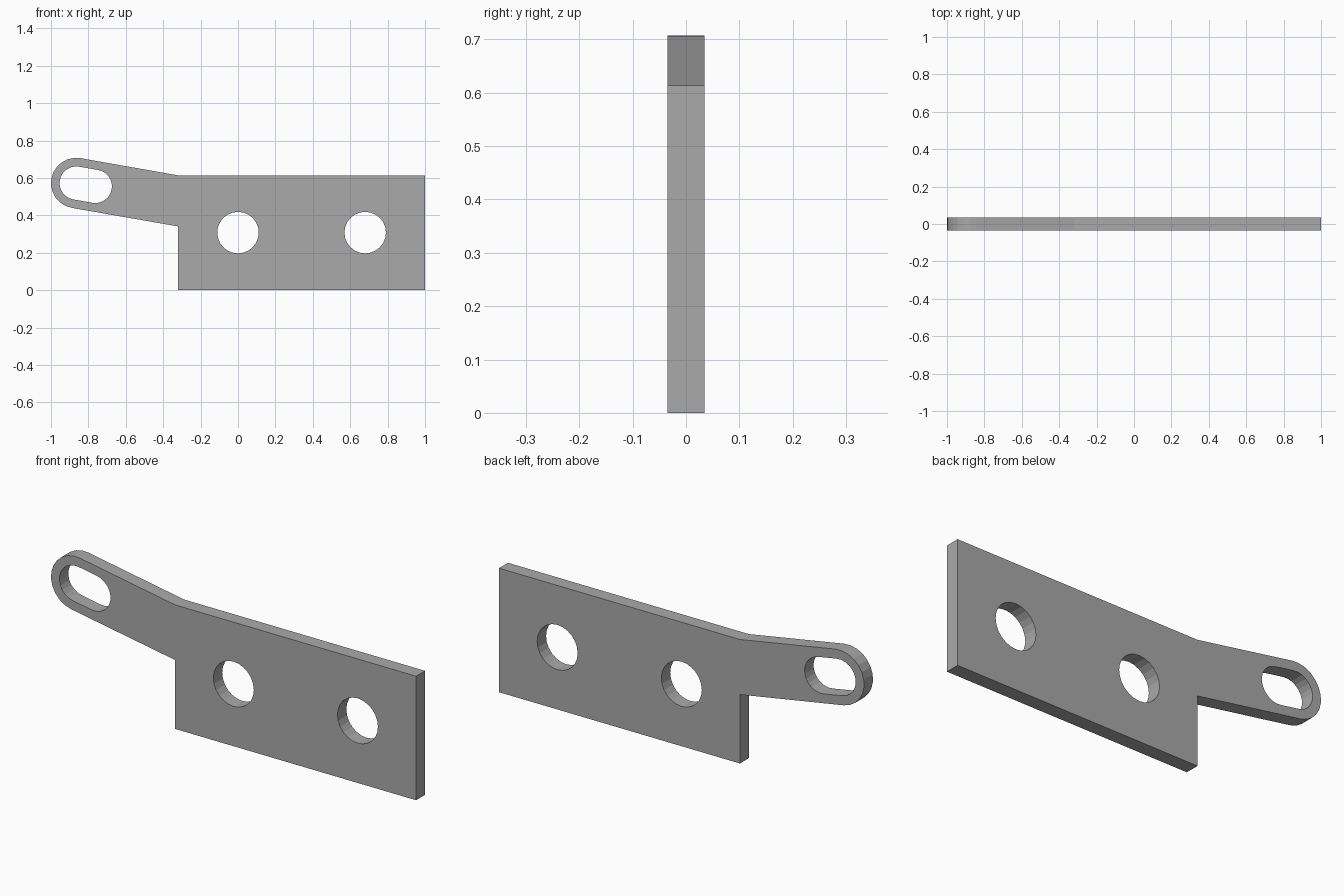
import bpy
import math

cube = bpy.data.objects.get("Cube")
if cube:
    bpy.data.objects.remove(cube, do_unlink=True)

THICKNESS = 0.07
TILT = math.radians(-10)


def arc(cx, cz, r, start, end, steps):
    """Points on an arc, angles in radians, both ends included."""
    angles = [start + (end - start) * i / steps for i in range(steps + 1)]
    return [(cx + r * math.cos(a), cz + r * math.sin(a)) for a in angles]


def circle(cx, cz, r, steps=24):
    return arc(cx, cz, r, 0, math.tau, steps)[:-1]


# Outline: rectangular plate joined to a tilted arm with a rounded end
end_x, end_z = -0.865, 0.573
up = math.pi / 2 + TILT
outline = [(-0.32, 0.341), (-0.32, 0), (1, 0), (1, 0.614), (-0.32, 0.614)]
outline += arc(end_x, end_z, 0.135, up, up + math.pi, 12)

# Slot along the arm
slot_x = end_x + 0.102
slot_z = end_z + 0.102 * math.tan(TILT)
slot = arc(end_x, end_z, 0.089, up, up + math.pi, 12)
slot += arc(slot_x, slot_z, 0.089, up - math.pi, up, 12)

# Two bolt holes through the plate
holes = [circle(x, 0.308, 0.111) for x in (0, 0.68)]

# Filled flat profile, extruded to the plate thickness
curve = bpy.data.curves.new("bracket_profile", "CURVE")
curve.dimensions = "2D"
curve.fill_mode = "BOTH"
curve.extrude = THICKNESS / 2
for loop in [outline, slot] + holes:
    spline = curve.splines.new("POLY")
    spline.points.add(len(loop) - 1)
    for point, (x, z) in zip(spline.points, loop):
        point.co = (x, z, 0, 1)
    spline.use_cyclic_u = True
    spline.use_smooth = False

bracket = bpy.data.objects.new("bracket_plate", curve)
bpy.context.collection.objects.link(bracket)
bracket.rotation_euler.x = math.pi / 2

# Grey metal
metal = bpy.data.materials.new("grey_metal")
metal.use_nodes = True
colour = (0.4, 0.4, 0.4, 1)
metal.diffuse_color = colour
metal.node_tree.nodes["Principled BSDF"].inputs["Base Color"].default_value = colour
curve.materials.append(metal)

# Turn the curve into a flat-shaded mesh
bpy.ops.object.select_all(action="DESELECT")
bracket.select_set(True)
bpy.context.view_layer.objects.active = bracket
bpy.ops.object.convert(target="MESH")
bpy.ops.object.transform_apply(location=False, rotation=True, scale=False)
bpy.ops.object.shade_flat()
